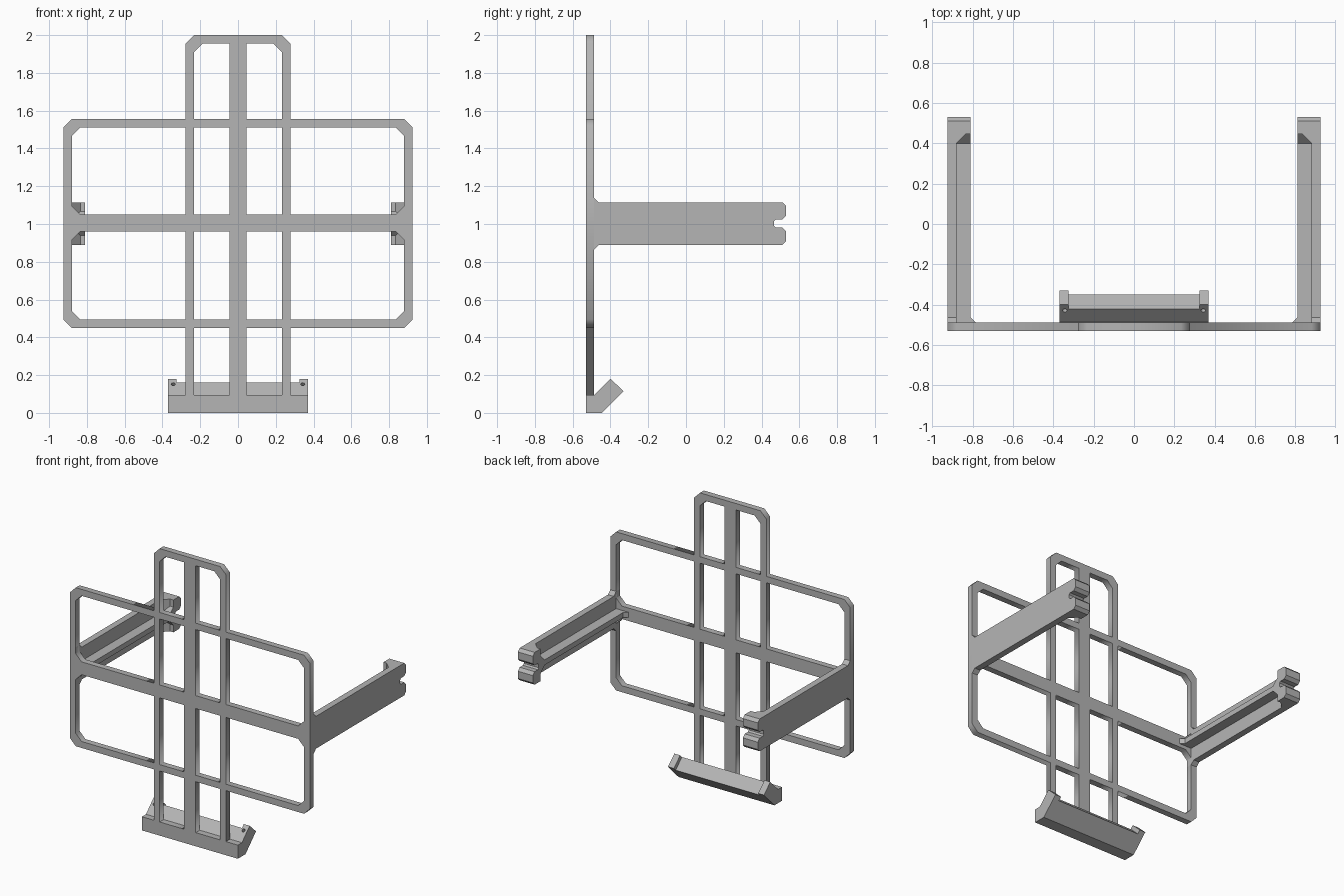
import bpy, bmesh, math
from mathutils import Vector

cube = bpy.data.objects.get("Cube")
if cube:
    bpy.data.objects.remove(cube, do_unlink=True)

grey = bpy.data.materials.new("plain grey")
grey.use_nodes = True
grey.diffuse_color = (0.46, 0.46, 0.46, 1)
grey.node_tree.nodes["Principled BSDF"].inputs["Base Color"].default_value = (0.46, 0.46, 0.46, 1)


def add(name, mesh):
    ob = bpy.data.objects.new(name, mesh)
    mesh.materials.clear()
    mesh.materials.append(grey)
    bpy.context.scene.collection.objects.link(ob)
    return ob


def mirror(ob):
    ob.modifiers.new("mirror", "MIRROR").use_axis = (True, False, False)


def prism(name, pts, axis, lo, hi):
    """Extrude a flat profile along x (points are y, z) or z (points are x, y)."""
    place = (lambda a, b: (lo, a, b)) if axis == "x" else (lambda a, b: (a, b, lo))
    shift = Vector((hi - lo, 0, 0)) if axis == "x" else Vector((0, 0, hi - lo))
    bm = bmesh.new()
    face = bm.faces.new([bm.verts.new(place(a, b)) for a, b in pts])
    ext = bmesh.ops.extrude_face_region(bm, geom=[face], use_keep_orig=True)
    bmesh.ops.translate(bm, vec=shift, verts=[v for v in ext["geom"] if isinstance(v, bmesh.types.BMVert)])
    bmesh.ops.recalc_face_normals(bm, faces=bm.faces)
    mesh = bpy.data.meshes.new(name)
    bm.to_mesh(mesh)
    bm.free()
    return add(name, mesh)


# Shared dimensions
FRONT, BACK = -0.53, -0.487
SIDE, INNER = 0.925, 0.88          # outer frame
POST_OUT, POST_IN, SPINE = 0.278, 0.233, 0.045
C = 0.045                          # corner chamfer
MID, HALF = 1.0025, 0.1125         # arm centre height and half height
RIB_X = 0.81


def window(x0, x1, z0, z1, low=False, high=False):
    """Rectangle with optional chamfers on its outer (x1) corners."""
    pts = [(x0, z0)]
    pts += [(x1 - C, z0), (x1, z0 + C)] if low else [(x1, z0)]
    pts += [(x1, z1 - C), (x1 - C, z1)] if high else [(x1, z1)]
    return pts + [(x0, z1)]


# Lattice frame: one outline with window holes
half = [(POST_OUT, 0.09), (POST_OUT, 0.45), (INNER, 0.45), (SIDE, 0.45 + C),
        (SIDE, 1.555 - C), (INNER, 1.555), (POST_OUT, 1.555),
        (POST_OUT, 2 - C), (POST_IN, 2)]
loops = [half + [(-x, z) for x, z in reversed(half)]]
right_windows = [window(SPINE, POST_IN, 0.09 + 0.005, 0.45),
                 window(SPINE, POST_IN, 0.495, 0.96),
                 window(SPINE, POST_IN, 1.05, 1.51),
                 window(SPINE, POST_IN, 1.555, 1.955, high=True),
                 window(POST_OUT, INNER, 0.495, 0.96, True, True),
                 window(POST_OUT, INNER, 1.05, 1.51, True, True)]
for w in right_windows:
    loops += [w, [(-x, z) for x, z in w]]

curve = bpy.data.curves.new("frame_outline", "CURVE")
curve.dimensions = "2D"
curve.fill_mode = "BOTH"
curve.extrude = (BACK - FRONT) / 2
for pts in loops:
    spline = curve.splines.new("POLY")
    spline.points.add(len(pts) - 1)
    for p, (x, z) in zip(spline.points, pts):
        p.co = (x, z, 0, 1)
    spline.use_cyclic_u = True
outline = bpy.data.objects.new("frame_outline", curve)
bpy.context.scene.collection.objects.link(outline)
bpy.context.view_layer.update()
mesh = bpy.data.meshes.new_from_object(outline.evaluated_get(bpy.context.evaluated_depsgraph_get()))
bpy.data.objects.remove(outline, do_unlink=True)
frame = add("lattice_frame", mesh)
frame.rotation_euler.x = math.pi / 2
frame.location.y = (FRONT + BACK) / 2


def symmetric(upper):
    """Complete a profile by reflecting it about the arm centre height."""
    pts = [(y, MID + h) for y, h in upper]
    return pts + [(y, MID - h) for y, h in reversed(upper)]


# Side arms with a notched, thickened end
tip = [(0.51, HALF), (0.53, HALF - 0.02), (0.53, 0.042), (0.51, 0.022),
       (0.475, 0.022), (0.465, 0.012)]
plate = [(FRONT, HALF + 0.025), (BACK, HALF + 0.025), (BACK + 0.025, HALF)] + tip
mirror(prism("arm_plate", symmetric(plate), "x", INNER, SIDE))
mirror(prism("arm_end_block", symmetric([(0.445, HALF)] + tip), "x", RIB_X, INNER))

# Stiffening rib, flaring into the end block
rib = [(BACK, 0.018), (0.40, 0.018), (0.445, 0.063)]
mirror(prism("arm_rib", symmetric(rib), "x", RIB_X, INNER))

# Corner fillets: plate to end block, and rib to frame
mirror(prism("end_block_fillet", [(INNER, 0.40), (INNER, 0.445), (INNER - C, 0.445)],
             "z", MID - HALF, MID + HALF))
mirror(prism("rib_fillet", [(RIB_X, BACK), (RIB_X, BACK + 0.025), (RIB_X - 0.025, BACK)],
             "z", MID - 0.018, MID + 0.018))


# Bottom hook: angled lip with longer ears at both ends
def hook(reach):
    return [(FRONT, 0), (-0.445, 0), (-0.445 + reach + 0.02, reach + 0.02),
            (-0.485 + reach - 0.01, 0.095 + reach - 0.01), (-0.485, 0.095), (FRONT, 0.095)]


prism("hook_lip", hook(0.075), "x", -0.325, 0.325)
ear = prism("hook_ear", hook(0.095), "x", 0.325, 0.37)

# Small blind hole in each ear
bm = bmesh.new()
bmesh.ops.create_cone(bm, cap_ends=True, segments=16, radius1=0.011, radius2=0.011, depth=0.08)
mesh = bpy.data.meshes.new("ear_hole_cutter")
bm.to_mesh(mesh)
bm.free()
cutter = add("ear_hole_cutter", mesh)
cutter.location = (0.343, -0.428, 0.152)
cutter.rotation_euler.x = math.pi / 4
cutter.hide_render = True
cutter.hide_viewport = True
cut = ear.modifiers.new("hole", "BOOLEAN")
cut.operation = "DIFFERENCE"
cut.object = cutter
mirror(ear)
